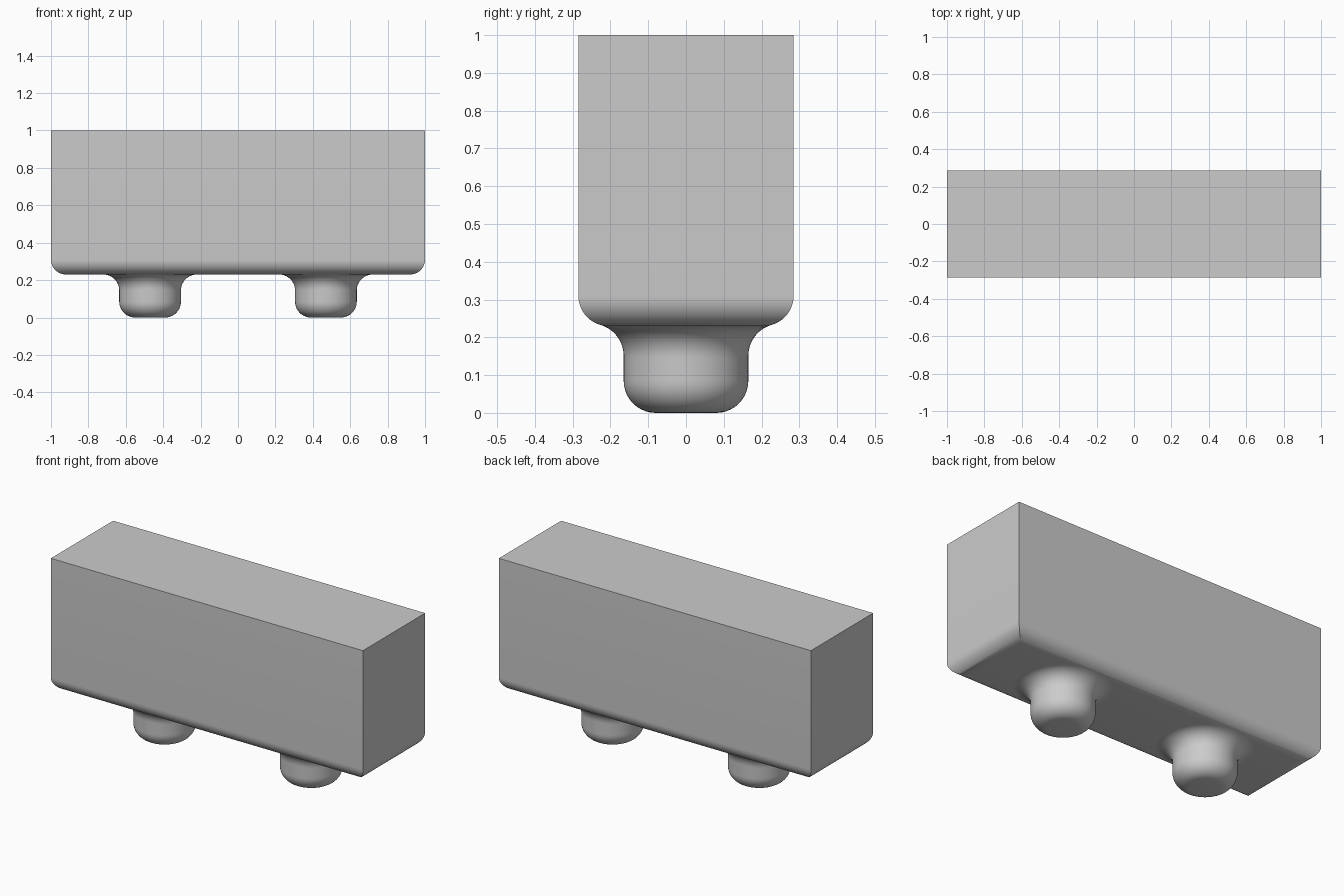
import bpy, bmesh
from math import sin, cos, pi, sqrt
from mathutils import Vector

if "Cube" in bpy.data.objects:
    bpy.data.objects.remove(bpy.data.objects["Cube"], do_unlink=True)

HALF_Y, BASE_Z, TOP_Z = 0.285, 0.23, 1.0   # block extents
EDGE = 0.08                                # rounding of the block's lower edges
PEG_X, PEG_R, FILLET = 0.47, 0.165, 0.085
SIDES, STEPS = 64, 10

grey = bpy.data.materials.new("plain_grey")
grey.use_nodes = True
colour = (0.6, 0.6, 0.6, 1)
grey.diffuse_color = colour
grey.node_tree.nodes["Principled BSDF"].inputs["Base Color"].default_value = colour


def add_object(name, bm, x=0):
    bmesh.ops.recalc_face_normals(bm, faces=bm.faces)
    mesh = bpy.data.meshes.new(name)
    bm.to_mesh(mesh)
    bm.free()
    mesh.materials.append(grey)
    obj = bpy.data.objects.new(name, mesh)
    obj.location.x = x
    bpy.context.collection.objects.link(obj)
    bpy.ops.object.select_all(action="DESELECT")
    obj.select_set(True)
    bpy.context.view_layer.objects.active = obj
    bpy.ops.object.shade_smooth_by_angle(angle=pi / 6)
    return obj


# Block: sharp box with its four lower edges rounded
bm = bmesh.new()
bmesh.ops.create_cube(bm, size=2)
for v in bm.verts:
    v.co = (v.co.x, v.co.y * HALF_Y, TOP_Z if v.co.z > 0 else BASE_Z)
low = [e for e in bm.edges if all(v.co.z < TOP_Z for v in e.verts)]
bmesh.ops.bevel(bm, geom=low, offset=EDGE, segments=12, profile=0.5, affect="EDGES")
add_object("block", bm)


def peg_column(a):
    """Points from the peg's foot up its side and out along the fillet to the block."""
    out = Vector((cos(a), sin(a), 0))
    pts = []
    # rounded foot
    for i in range(STEPS + 1):
        t = i / STEPS * pi / 2
        pts.append(out * (PEG_R - FILLET + FILLET * sin(t))
                   + Vector((0, 0, FILLET * (1 - cos(t)))))
    # rolling-ball fillet that follows the block's rounded lower edge
    ball = out * (PEG_R + FILLET)
    over = max(0, abs(ball.y) - (HALF_Y - EDGE))
    ball.z = BASE_Z + EDGE - sqrt((EDGE + FILLET) ** 2 - over ** 2)
    side = 1 if ball.y > 0 else -1
    contact = Vector((0, -over * side, BASE_Z + EDGE - ball.z)).normalized()
    for i in range(STEPS + 1):
        pts.append(ball + FILLET * (-out).slerp(contact, i / STEPS))
    return pts


# Pegs: two round feet flowing into the underside
for name, x in (("right_peg", -PEG_X), ("left_peg", PEG_X)):
    bm = bmesh.new()
    cols = [[bm.verts.new(p) for p in peg_column(2 * pi * k / SIDES)]
            for k in range(SIDES)]
    for k, col in enumerate(cols):
        nxt = cols[(k + 1) % SIDES]
        for j in range(len(col) - 1):
            bm.faces.new((col[j], nxt[j], nxt[j + 1], col[j + 1]))
    bm.faces.new([col[0] for col in reversed(cols)])
    add_object(name, bm, x)
